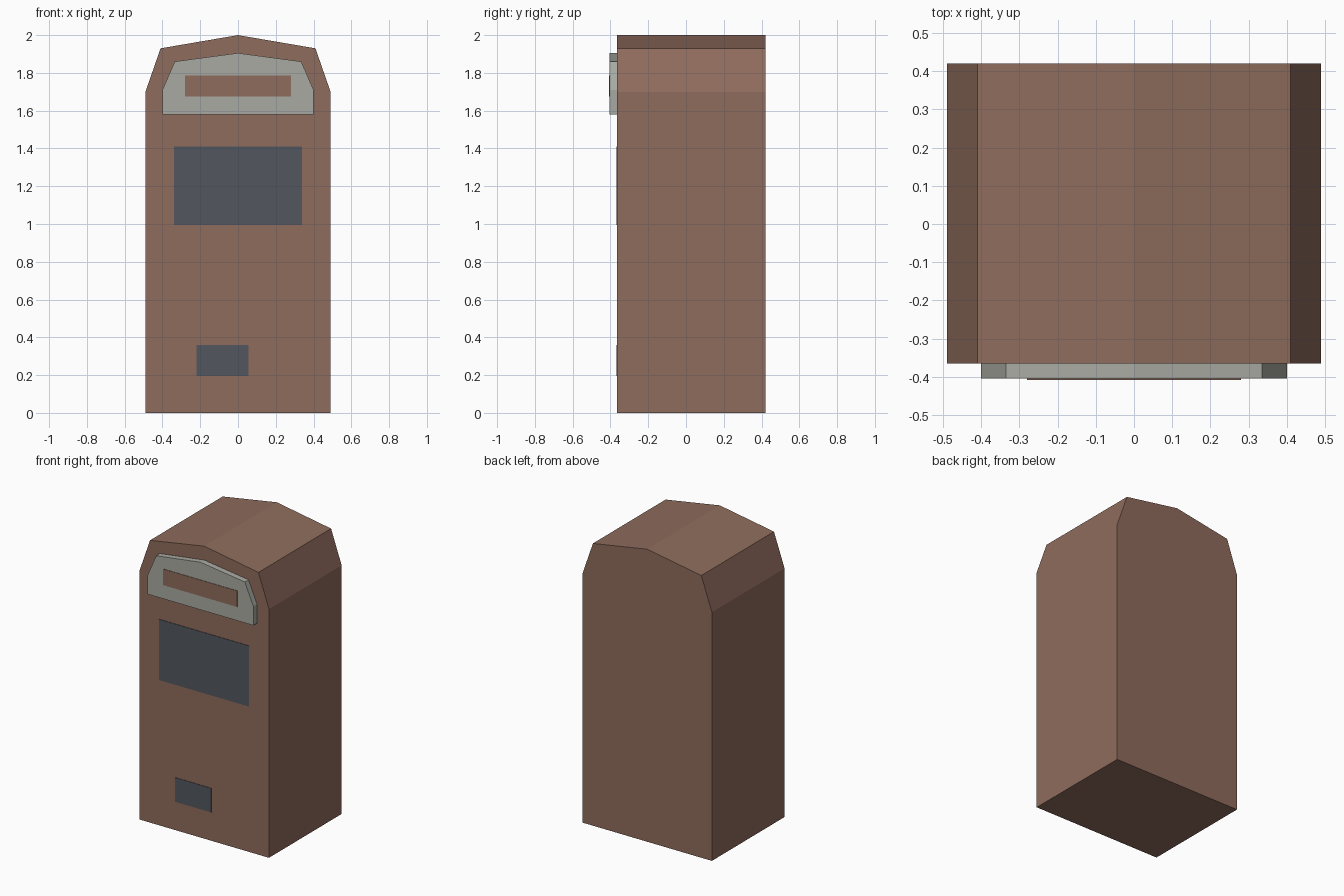
import bpy
import bmesh

cube = bpy.data.objects.get("Cube")
if cube:
    bpy.data.objects.remove(cube, do_unlink=True)


def material(name, color):
    mat = bpy.data.materials.new(name)
    mat.use_nodes = True
    mat.diffuse_color = (*color, 1)
    bsdf = next(n for n in mat.node_tree.nodes if n.type == "BSDF_PRINCIPLED")
    bsdf.inputs["Base Color"].default_value = (*color, 1)
    return mat


brown = material("warm brown", (0.275, 0.150, 0.109))
grey = material("light grey", (0.402, 0.402, 0.366))
slate = material("dark slate", (0.084, 0.093, 0.112))


def extrude_profile(name, profile, front, back, mat):
    """Extrude an x-z outline from y = front to y = back."""
    bm = bmesh.new()
    face = bm.faces.new([bm.verts.new((x, front, z)) for x, z in profile])
    result = bmesh.ops.extrude_face_region(bm, geom=[face], use_keep_orig=True)
    moved = [v for v in result["geom"] if isinstance(v, bmesh.types.BMVert)]
    bmesh.ops.translate(bm, verts=moved, vec=(0, back - front, 0))
    bmesh.ops.recalc_face_normals(bm, faces=bm.faces)
    mesh = bpy.data.meshes.new(name)
    bm.to_mesh(mesh)
    bm.free()
    mesh.materials.append(mat)
    obj = bpy.data.objects.new(name, mesh)
    bpy.context.collection.objects.link(obj)
    return obj


def gabled(half):
    """Complete a right-hand outline that ends at the peak."""
    return half + [(-x, z) for x, z in reversed(half[:-1])]


def rectangle(left, right, bottom, top):
    return [(left, bottom), (right, bottom), (right, top), (left, top)]


FRONT, BACK, HOOD = -0.365, 0.42, -0.405
THIN = 0.003

# Cabinet with faceted roof
extrude_profile("cabinet_body", gabled([(0.49, 0), (0.49, 1.70), (0.41, 1.93), (0, 2)]),
                FRONT, BACK, brown)

# Raised surround with a painted slot
extrude_profile("slot_surround",
                gabled([(0.4, 1.58), (0.4, 1.71), (0.335, 1.86), (0, 1.905)]),
                HOOD, FRONT, grey)
extrude_profile("slot", rectangle(-0.28, 0.28, 1.675, 1.785), HOOD - THIN, HOOD, brown)

# Thin front panels
extrude_profile("display_panel", rectangle(-0.34, 0.34, 0.995, 1.41),
                FRONT - THIN, FRONT, slate)
extrude_profile("lower_panel", rectangle(-0.22, 0.055, 0.195, 0.36),
                FRONT - THIN, FRONT, slate)
